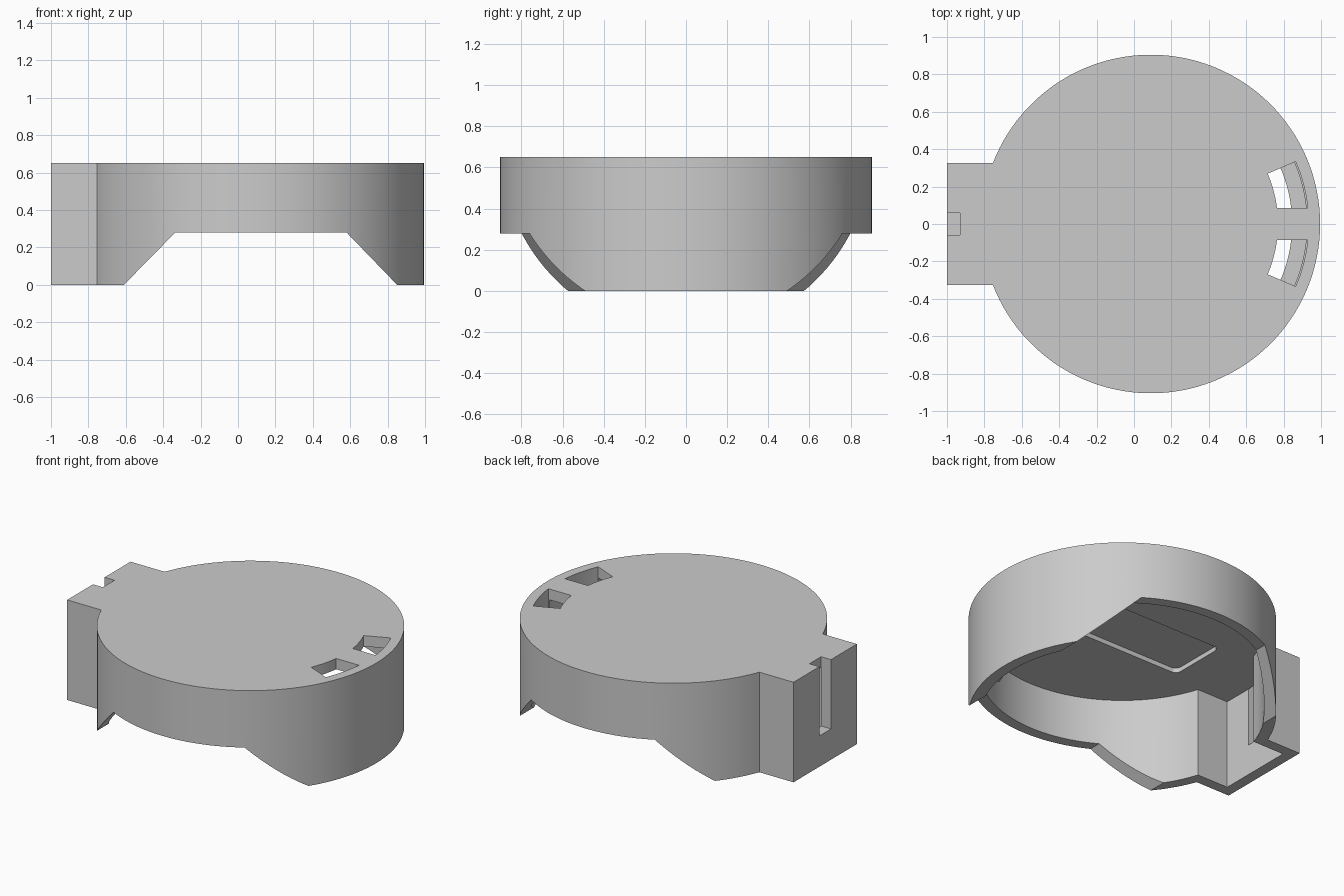
import bpy, bmesh
from math import sin, cos, asin, pi, radians, sqrt

if "Cube" in bpy.data.objects:
    bpy.data.objects.remove(bpy.data.objects["Cube"])

CX, R, H, WALL = 0.09, 0.905, 0.65, 0.07
BOX_X, BOX_Y = -1.0, 0.325

grey = bpy.data.materials.new("plain_grey")
grey.use_nodes = True
colour = (0.6, 0.6, 0.6, 1)
grey.diffuse_color = colour
grey.node_tree.nodes["Principled BSDF"].inputs["Base Color"].default_value = colour


def prism(name, pts, lo, hi, axis="z"):
    """Extrude a flat outline along z, or an xz outline along y."""
    place = (lambda a, b, h: (a, b, h)) if axis == "z" else (lambda a, b, h: (a, h, b))
    bm = bmesh.new()
    base = bm.faces.new([bm.verts.new(place(a, b, lo)) for a, b in pts])
    top = bmesh.ops.extrude_face_region(bm, geom=[base])["geom"]
    step = place(0, 0, hi - lo)
    bmesh.ops.translate(bm, vec=step, verts=[v for v in top if isinstance(v, bmesh.types.BMVert)])
    bmesh.ops.recalc_face_normals(bm, faces=bm.faces)
    mesh = bpy.data.meshes.new(name)
    bm.to_mesh(mesh)
    bm.free()
    mesh.materials.append(grey)
    obj = bpy.data.objects.new(name, mesh)
    bpy.context.collection.objects.link(obj)
    return obj


def arc(r, a0, a1, n):
    return [(CX + r * cos(a0 + (a1 - a0) * i / n), r * sin(a0 + (a1 - a0) * i / n))
            for i in range(n + 1)]


def outline(inset):
    """Round body with a square end block, shrunk by the inset."""
    r, y, x = R - inset, BOX_Y - inset, BOX_X + inset
    a = pi - asin(y / r)
    return arc(r, -a, a, 112) + [(x, y), (x, -y)]


def rectangle(x0, x1, y0, y1):
    return [(x0, y0), (x1, y0), (x1, y1), (x0, y1)]


def rounded(x0, x1, y, r):
    pts = []
    for k, (px, py) in enumerate([(x1 - r, y - r), (x0 + r, y - r), (x0 + r, r - y), (x1 - r, r - y)]):
        for i in range(7):
            t = (k + i / 6) * pi / 2
            pts.append((px + r * cos(t), py + r * sin(t)))
    return pts


def sector(r0, r1, side):
    """Ring piece between a straight inner side and a radial outer side."""
    y0, a1 = 0.085, radians(23.3)
    pts = arc(r0, asin(y0 / r0), a1, 10) + arc(r1, a1, asin(y0 / r1), 10)
    return [(x, y * side) for x, y in pts]


def combine(target, tool, operation="DIFFERENCE"):
    mod = target.modifiers.new("cut", "BOOLEAN")
    mod.operation, mod.solver, mod.object = operation, "EXACT", tool
    bpy.context.view_layer.objects.active = target
    bpy.ops.object.modifier_apply(modifier=mod.name)
    bpy.data.objects.remove(tool)


# Hollow cap
housing = prism("housing", outline(0), 0, H)
combine(housing, prism("cavity", outline(WALL), -0.1, H - WALL))

# Sloped openings through both sides
combine(housing, prism("side_opening", [(-0.708, -0.1), (0.947, -0.1), (0.58, 0.28), (-0.335, 0.28)],
                       -1.2, 1.2, "y"))

# Slot in the end block and shallow recess under the top plate
combine(housing, prism("end_slot", rectangle(-1.1, -0.929, -0.06, 0.06), 0.2, 0.8))
combine(housing, prism("ceiling_recess", rounded(-0.49, 0.67, 0.195, 0.04), 0.5, 0.61))

# Windows in the top plate, each above a retaining hook
for side in (1, -1):
    combine(housing, prism("window", sector(0.68, 0.843, side), 0.5, 0.8))
for side, label in ((1, "back"), (-1, "front")):
    prism("retaining_hook_" + label, sector(0.755, 0.85, side), 0.1, 0.18)

# Smooth round walls, sharp edges kept
bpy.ops.object.select_all(action="DESELECT")
housing.select_set(True)
bpy.context.view_layer.objects.active = housing
bpy.ops.object.shade_smooth_by_angle(angle=radians(25))
